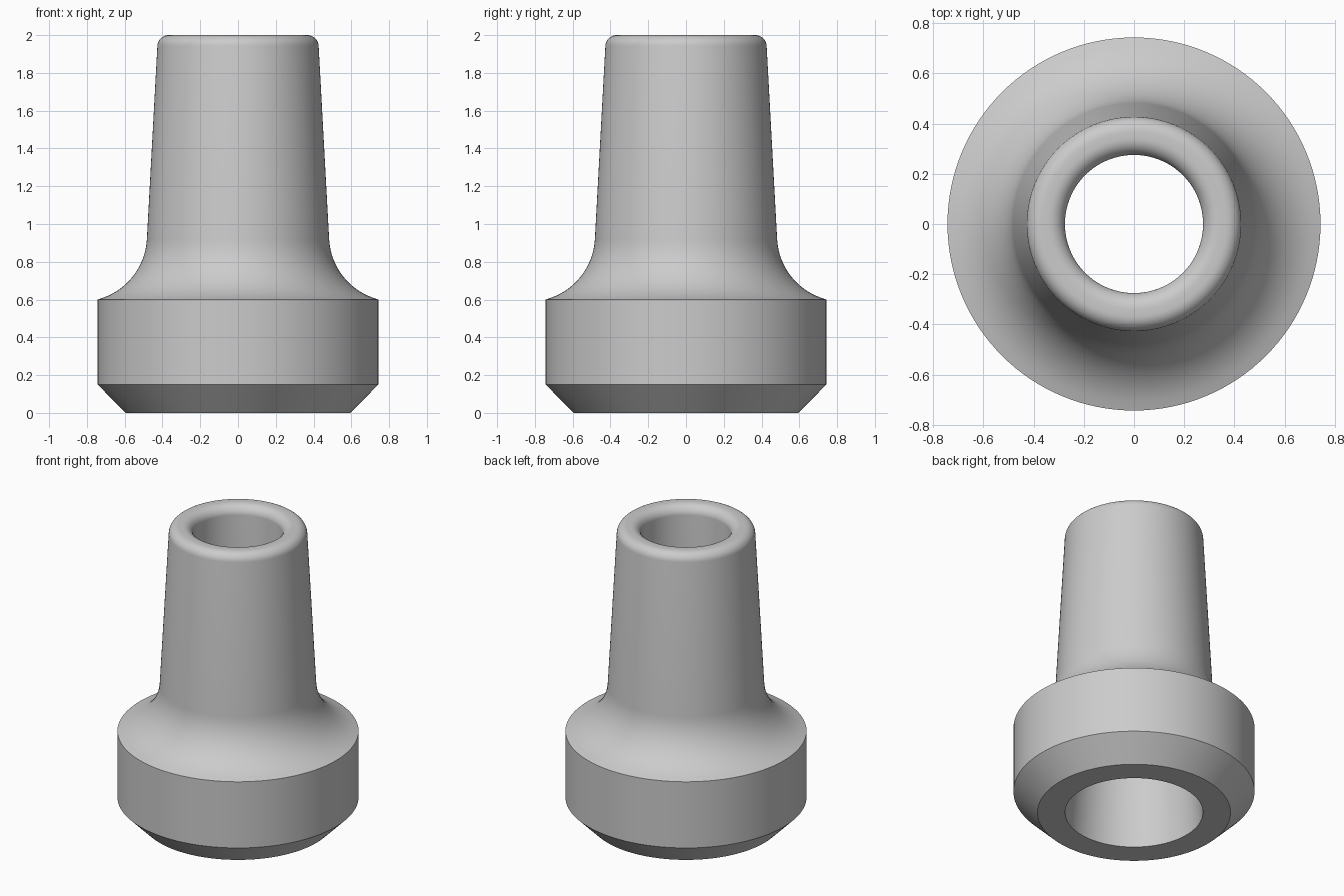
import bpy, bmesh, math
from mathutils import Vector

cube = bpy.data.objects.get("Cube")
if cube:
    bpy.data.objects.remove(cube, do_unlink=True)

SIDES = 128


def arc(cx, cz, radius, start, end, steps):
    """Points of a circular arc in the radius-height plane, angles in degrees."""
    points = []
    for i in range(steps + 1):
        a = math.radians(start + (end - start) * i / steps)
        points.append((cx + radius * math.cos(a), cz + radius * math.sin(a)))
    return points


# Closed wall section: foot, collar, flared shoulder, tapered neck, rounded lip, bore
profile = [(0.425, 0), (0.595, 0), (0.743, 0.15), (0.743, 0.6)]
profile += arc(0.83, 0.938, 0.348, 254, 183, 16)[1:]
profile += arc(0.367, 1.94, 0.06, 3, 90, 8)
profile += arc(0.34, 1.935, 0.065, 90, 176, 8)

# Revolve the section around the vertical axis
bm = bmesh.new()
verts = [bm.verts.new((r, 0, z)) for r, z in profile]
edges = [bm.edges.new((a, b)) for a, b in zip(verts, verts[1:] + verts[:1])]
bmesh.ops.spin(bm, geom=verts + edges, cent=Vector(), axis=Vector((0, 0, 1)),
               angle=math.tau, steps=SIDES, use_merge=True)
bmesh.ops.remove_doubles(bm, verts=bm.verts, dist=0.0001)
bmesh.ops.recalc_face_normals(bm, faces=bm.faces)
mesh = bpy.data.meshes.new("hollow_sleeve")
bm.to_mesh(mesh)
bm.free()

sleeve = bpy.data.objects.new("hollow_sleeve", mesh)
bpy.context.collection.objects.link(sleeve)

# Single grey finish
grey = bpy.data.materials.new("plain_grey")
grey.use_nodes = True
colour = (0.6, 0.6, 0.6, 1)
grey.diffuse_color = colour
grey.node_tree.nodes["Principled BSDF"].inputs["Base Color"].default_value = colour
mesh.materials.append(grey)

# Smooth curved walls, crisp foot and collar edges
bpy.ops.object.select_all(action="DESELECT")
sleeve.select_set(True)
bpy.context.view_layer.objects.active = sleeve
bpy.ops.object.shade_smooth_by_angle(angle=math.radians(30))
